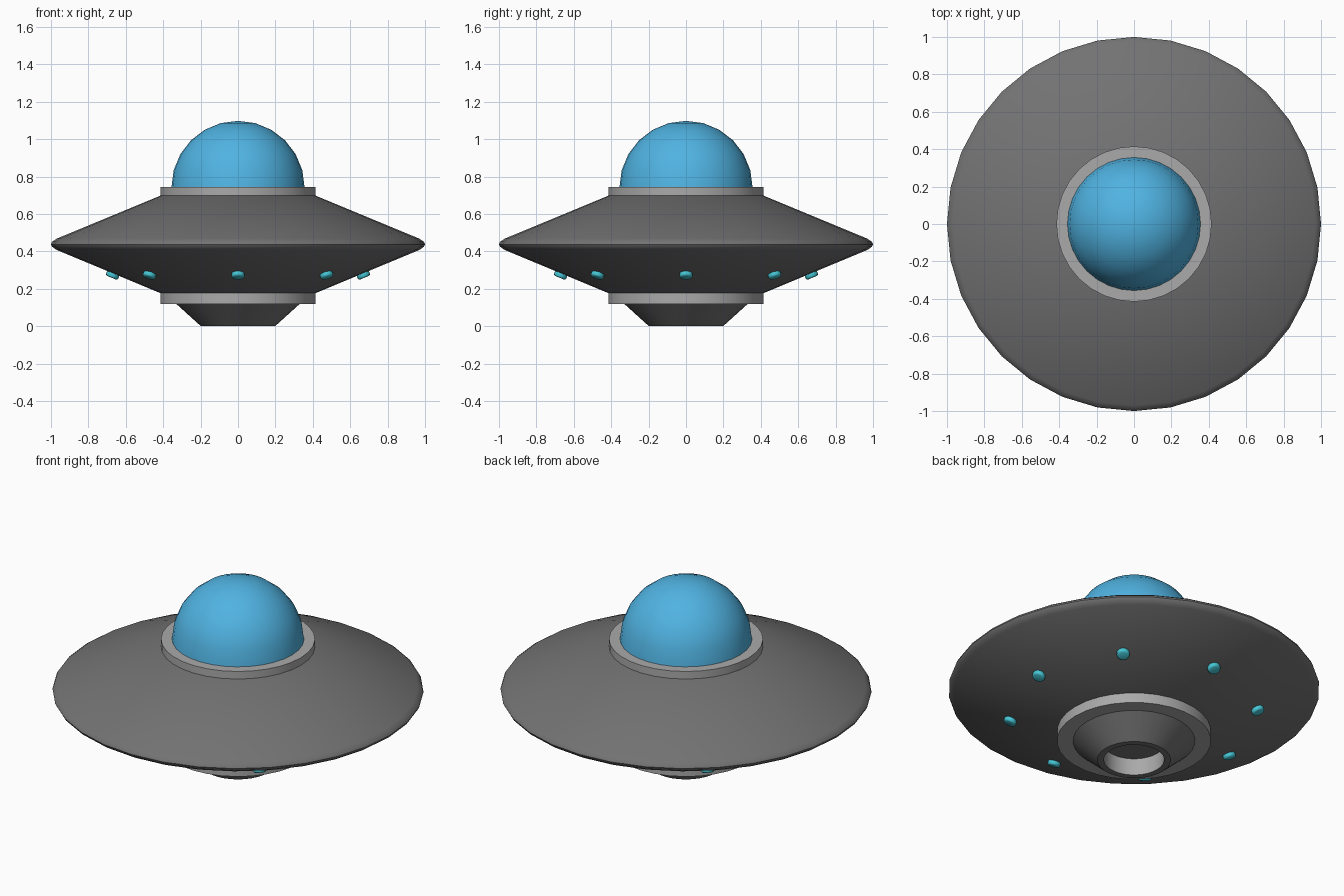
import bpy, bmesh, math
from mathutils import Matrix, Vector

if "Cube" in bpy.data.objects:
    bpy.data.objects.remove(bpy.data.objects["Cube"])

SIDES = 32


def material(name, rgb):
    m = bpy.data.materials.new(name)
    m.diffuse_color = (*rgb, 1)
    m.use_nodes = True
    m.node_tree.nodes["Principled BSDF"].inputs["Base Color"].default_value = m.diffuse_color
    return m


hull_grey = material("dark grey hull", (0.17, 0.17, 0.17))
trim_grey = material("light grey trim", (0.40, 0.40, 0.40))
glass_blue = material("blue glass", (0.08, 0.45, 0.76))
lamp_cyan = material("cyan lamp", (0.06, 0.56, 0.66))


def finish(bm, name, mats, angle=30):
    bmesh.ops.remove_doubles(bm, verts=bm.verts, dist=1e-5)
    bmesh.ops.recalc_face_normals(bm, faces=bm.faces)
    me = bpy.data.meshes.new(name)
    bm.to_mesh(me)
    bm.free()
    ob = bpy.data.objects.new(name, me)
    bpy.context.collection.objects.link(ob)
    for m in mats:
        me.materials.append(m)
    bpy.ops.object.select_all(action='DESELECT')
    ob.select_set(True)
    bpy.context.view_layer.objects.active = ob
    bpy.ops.object.shade_smooth_by_angle(angle=math.radians(angle))
    return ob


def lathe(name, profile, mats, rule=None, angle=30):
    """Turn a profile of (radius, height) points around z."""
    bm = bmesh.new()
    vs = [bm.verts.new((r, 0, z)) for r, z in profile]
    es = [bm.edges.new(p) for p in zip(vs, vs[1:])]
    bmesh.ops.spin(bm, geom=vs + es, cent=(0, 0, 0), axis=(0, 0, 1),
                   angle=2 * math.pi, steps=SIDES)
    bmesh.ops.remove_doubles(bm, verts=bm.verts, dist=1e-5)
    if rule:
        for f in bm.faces:
            f.material_index = rule(f)
    return finish(bm, name, mats, angle)


# Saucer disc with a rounded rim
lathe("saucer_hull", [(0, 0.70), (0.41, 0.70), (0.97, 0.468), (0.993, 0.452),
                      (1.0, 0.438), (0.993, 0.424), (0.97, 0.408),
                      (0.41, 0.175), (0, 0.175)], [hull_grey], angle=35)

# Collars above and below the disc
for name, low, high in (("upper_collar", 0.695, 0.743), ("lower_collar", 0.118, 0.18)):
    lathe(name, [(0, high), (0.415, high), (0.415, low), (0, low)], [trim_grey])

# Glass dome: half a sphere in 15 degree steps
R = 0.356
lathe("dome", [(R * math.sin(math.radians(a)), 0.742 + R * math.cos(math.radians(a)))
               for a in range(0, 91, 15)], [glass_blue], angle=40)

# Engine cone with a recessed, light-walled nozzle
lathe("engine_nozzle", [(0.33, 0.119), (0.198, 0.0), (0.163, 0.0), (0.163, 0.10), (0, 0.10)],
      [hull_grey, trim_grey],
      lambda f: 1 if abs(f.normal.z) < 0.1 else 0)

# Eight lamps lying on the sloping underside
slope = math.atan2(0.233, 0.56)
for i in range(8):
    bm = bmesh.new()
    bmesh.ops.create_cone(bm, cap_ends=True, segments=16, radius1=0.035,
                          radius2=0.035, depth=0.032)
    rims = [e for e in bm.edges if abs(e.verts[0].co.z - e.verts[1].co.z) < 1e-6]
    bmesh.ops.bevel(bm, geom=rims, offset=0.010, segments=2, profile=0.5, affect='EDGES')
    place = (Matrix.Rotation(i * math.pi / 4, 4, 'Z')
             @ Matrix.Translation(Vector((0.67, 0, 0.274)))
             @ Matrix.Rotation(-slope, 4, 'Y'))
    bm.transform(place)
    finish(bm, f"lamp_{i + 1}", [lamp_cyan], 50)
